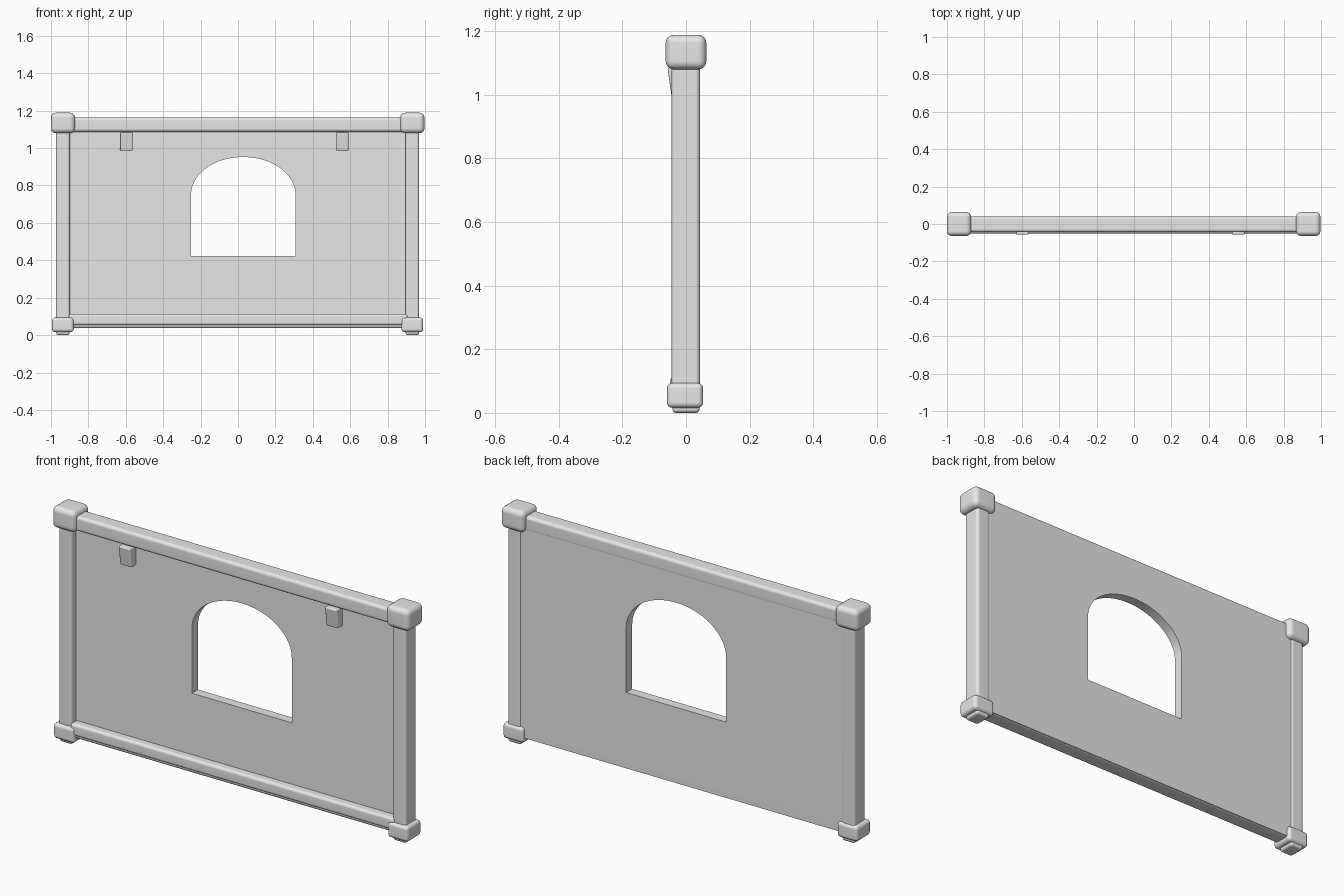
import bpy, bmesh, math
from mathutils import Vector

cube = bpy.data.objects.get("Cube")
if cube:
    bpy.data.objects.remove(cube, do_unlink=True)

# One plain grey for the whole model
grey = bpy.data.materials.new("light grey")
grey.use_nodes = True
grey.diffuse_color = (0.8, 0.8, 0.8, 1)
grey.node_tree.nodes["Principled BSDF"].inputs["Base Color"].default_value = (0.8, 0.8, 0.8, 1)


def add_mesh(name, mesh):
    obj = bpy.data.objects.new(name, mesh)
    bpy.context.collection.objects.link(obj)
    mesh.materials.clear()
    mesh.materials.append(grey)
    bpy.ops.object.select_all(action='DESELECT')
    obj.select_set(True)
    bpy.context.view_layer.objects.active = obj
    bpy.ops.object.shade_smooth_by_angle(angle=math.radians(32))
    normals = obj.modifiers.new("flat face normals", 'WEIGHTED_NORMAL')
    normals.keep_sharp = True
    return obj


def rounded_box(name, x, y, z, radius, slope=0.0):
    """Box between (min, max) pairs; slope pushes the lower front edge back."""
    bm = bmesh.new()
    bmesh.ops.create_cube(bm, size=1)
    for v in bm.verts:
        low_front = v.co.y < 0 and v.co.z < 0
        v.co = Vector([r[0] + (c + 0.5) * (r[1] - r[0]) for c, r in zip(v.co, (x, y, z))])
        if low_front:
            v.co.y += slope
    bmesh.ops.bevel(bm, geom=bm.edges[:], offset=radius, offset_type='OFFSET',
                    segments=4, profile=0.5, affect='EDGES', clamp_overlap=True)
    mesh = bpy.data.meshes.new(name)
    bm.to_mesh(mesh)
    bm.free()
    return add_mesh(name, mesh)


# Panel with an arched window opening
def add_outline(curve, points):
    spline = curve.splines.new('POLY')
    spline.points.add(len(points) - 1)
    for p, (px, pz) in zip(spline.points, points):
        p.co = (px, pz, 0, 1)
    spline.use_cyclic_u = True


curve = bpy.data.curves.new("panel_outline", 'CURVE')
curve.dimensions = '2D'
curve.fill_mode = 'BOTH'
curve.extrude = 0.024
add_outline(curve, [(-0.93, 0.04), (0.93, 0.04), (0.93, 1.12), (-0.93, 1.12)])
mid, half, spring, rise, sill = 0.028, 0.279, 0.752, 0.2, 0.423
arch = [(mid + half * math.cos(math.pi * i / 40), spring + rise * math.sin(math.pi * i / 40))
        for i in range(41)]
add_outline(curve, [(mid - half, sill), (mid + half, sill)] + arch)
helper = bpy.data.objects.new("panel_helper", curve)
bpy.context.collection.objects.link(helper)
bpy.context.view_layer.update()
mesh = bpy.data.meshes.new_from_object(helper.evaluated_get(bpy.context.evaluated_depsgraph_get()))
bpy.data.objects.remove(helper, do_unlink=True)
bm = bmesh.new()
bm.from_mesh(mesh)
bmesh.ops.remove_doubles(bm, verts=bm.verts[:], dist=0.0001)
for v in bm.verts:
    v.co = (v.co.x, 0.015 - v.co.z, v.co.y)
bmesh.ops.recalc_face_normals(bm, faces=bm.faces[:])
bm.to_mesh(mesh)
bm.free()
add_mesh("panel", mesh)

# Horizontal rails
rounded_box("top_rail", (-0.93, 0.93), (-0.044, 0.04), (1.087, 1.163), 0.016)
rounded_box("bottom_rail", (-0.905, 0.908), (-0.051, 0.01), (0.053, 0.113), 0.014)
rounded_box("bottom_sill", (-0.93, 0.93), (-0.042, 0.039), (0.037, 0.1), 0.014)

# Posts with their corner caps and feet
for side, cx in (("right", -0.936), ("left", 0.932)):
    def span(w):
        return (cx - w, cx + w)
    rounded_box(side + "_post", span(0.037), (-0.045, 0.044), (0.04, 1.13), 0.014)
    rounded_box(side + "_top_cap", span(0.065), (-0.064, 0.064), (1.08, 1.189), 0.026)
    rounded_box(side + "_bottom_cap", span(0.058), (-0.06, 0.054), (0.016, 0.094), 0.017)
    rounded_box(side + "_foot", span(0.036), (-0.043, 0.043), (0, 0.06), 0.012)

# Sloping clips under the top rail
for side, cx in (("right", -0.597), ("left", 0.557)):
    rounded_box(side + "_clip", (cx - 0.033, cx + 0.033), (-0.058, 0.0),
                (0.986, 1.085), 0.007, slope=0.014)
